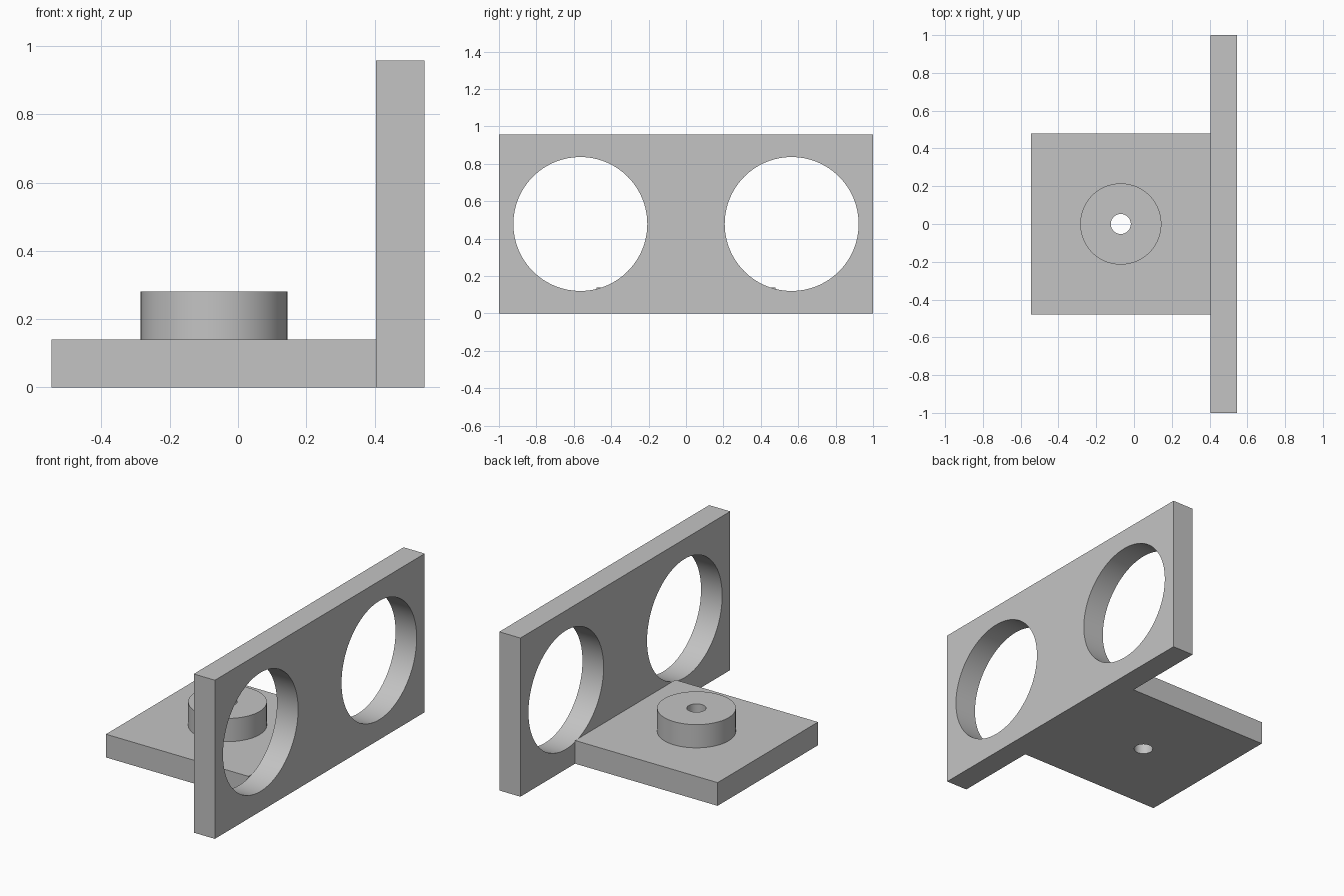
import bpy
import math

default_cube = bpy.data.objects.get("Cube")
if default_cube:
    bpy.data.objects.remove(default_cube, do_unlink=True)

THICK = 0.14
PLATE_X = (0.405, 0.546)
BASE_X = (-0.546, 0.405)
HEIGHT = 0.957
BOSS_X = -0.07

grey = bpy.data.materials.new("plain grey")
grey.use_nodes = True
colour = (0.55, 0.55, 0.55, 1)
grey.diffuse_color = colour
grey.node_tree.nodes["Principled BSDF"].inputs["Base Color"].default_value = colour


def box(name, xs, ys, zs):
    spans = (xs, ys, zs)
    bpy.ops.mesh.primitive_cube_add(size=1, location=[sum(s) / 2 for s in spans])
    ob = bpy.context.object
    ob.name = name
    ob.scale = [s[1] - s[0] for s in spans]
    bpy.ops.object.transform_apply(location=False, rotation=False, scale=True)
    ob.data.materials.append(grey)
    return ob


def cylinder(name, radius, depth, location, rotation=(0, 0, 0)):
    bpy.ops.mesh.primitive_cylinder_add(vertices=96, radius=radius, depth=depth,
                                        location=location, rotation=rotation)
    ob = bpy.context.object
    ob.name = name
    ob.data.materials.append(grey)
    return ob


def activate(ob):
    bpy.ops.object.select_all(action='DESELECT')
    ob.select_set(True)
    bpy.context.view_layer.objects.active = ob


def cut(ob, cutter):
    activate(ob)
    mod = ob.modifiers.new("hole", 'BOOLEAN')
    mod.operation = 'DIFFERENCE'
    mod.solver = 'EXACT'
    mod.object = cutter
    bpy.ops.object.modifier_apply(modifier=mod.name)
    bpy.data.objects.remove(cutter, do_unlink=True)


# Upright plate with two large round openings
plate = box("upright_plate", PLATE_X, (-1, 1), (0, HEIGHT))
for side in (-1, 1):
    cut(plate, cylinder("opening_cutter", 0.358, 1,
                        (sum(PLATE_X) / 2, side * 0.565, HEIGHT / 2),
                        (0, math.pi / 2, 0)))

# Flat base and raised boss, sharing one vertical bore
base = box("base_plate", BASE_X, (-HEIGHT / 2, HEIGHT / 2), (0, THICK))
boss = cylinder("boss", 0.215, THICK, (BOSS_X, 0, THICK * 1.5))
for part in (base, boss):
    cut(part, cylinder("bore_cutter", 0.053, 1, (BOSS_X, 0, THICK)))

# Smooth round walls, crisp edges
for part in (plate, base, boss):
    activate(part)
    bpy.ops.object.shade_smooth_by_angle(angle=math.radians(30))
